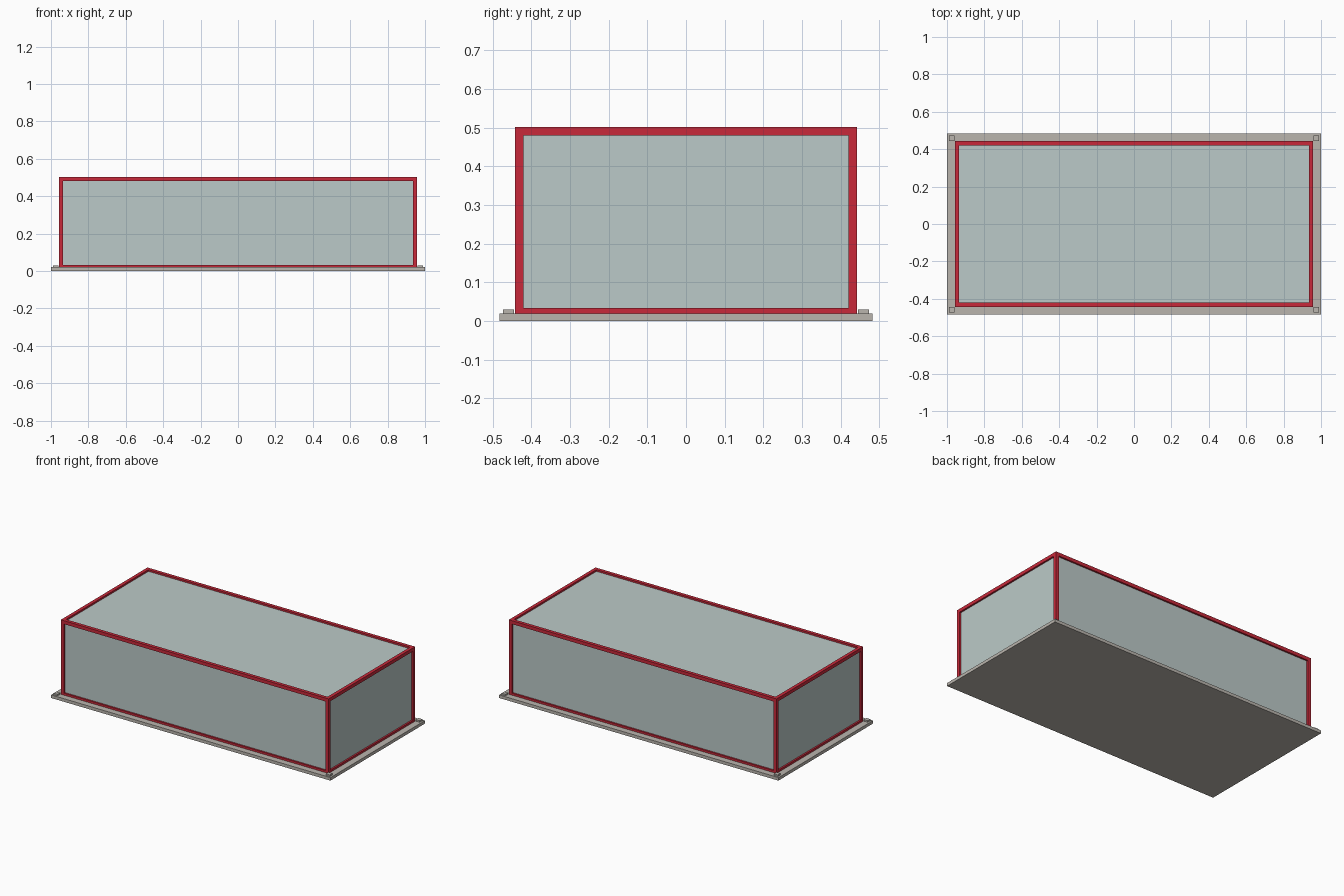
import bpy
import bmesh
from mathutils import Matrix, Vector

cube = bpy.data.objects.get("Cube")
if cube:
    bpy.data.objects.remove(cube, do_unlink=True)


def make_material(name, rgb):
    mat = bpy.data.materials.new(name)
    mat.use_nodes = True
    colour = (*rgb, 1.0)
    mat.diffuse_color = colour
    bsdf = mat.node_tree.nodes["Principled BSDF"]
    bsdf.inputs["Base Color"].default_value = colour
    bsdf.inputs["Roughness"].default_value = 0.8
    return mat


red = make_material("frame red", (0.58, 0.022, 0.042))
pane = make_material("pale pane", (0.50, 0.59, 0.58))
stone = make_material("warm grey", (0.49, 0.46, 0.42))


def box_mesh(low, high):
    low, high = Vector(low), Vector(high)
    bm = bmesh.new()
    matrix = Matrix.Translation((low + high) / 2) @ Matrix.Diagonal((*(high - low), 1))
    bmesh.ops.create_cube(bm, size=1, matrix=matrix)
    bm.normal_update()
    return bm


def add_object(name, bm, *materials):
    mesh = bpy.data.meshes.new(name)
    bm.to_mesh(mesh)
    bm.free()
    for mat in materials:
        mesh.materials.append(mat)
    obj = bpy.data.objects.new(name, mesh)
    bpy.context.collection.objects.link(obj)
    return obj


# Base slab
add_object("base_slab", box_mesh((-1, -0.483, 0), (1, 0.483, 0.02)), stone)

# Small square pads on the slab corners
for x, side in ((-0.975, "right"), (0.975, "left")):
    for y, end in ((-0.459, "front"), (0.459, "back")):
        r = 0.014
        add_object(f"corner_pad_{end}_{side}",
                   box_mesh((x - r, y - r, 0.02), (x + r, y + r, 0.03)), stone)

# Framed case: every side but the bottom holds a recessed pane
case = box_mesh((-0.958, -0.443, 0.011), (0.958, 0.443, 0.502))
panes = [f for f in case.faces if f.normal.z > -0.5]
bmesh.ops.inset_individual(case, faces=panes, thickness=0.022, use_even_offset=True)
for face in panes:
    face.material_index = 1
    # Step each pane straight back to leave a square-edged frame
    normal = face.normal.copy()
    step = bmesh.ops.extrude_discrete_faces(case, faces=[face])["faces"][0]
    bmesh.ops.translate(case, verts=step.verts, vec=normal * -0.011)
    for edge in step.edges:
        for wall in edge.link_faces:
            wall.material_index = 0
    step.material_index = 1
bmesh.ops.recalc_face_normals(case, faces=case.faces)
add_object("framed_case", case, red, pane)
